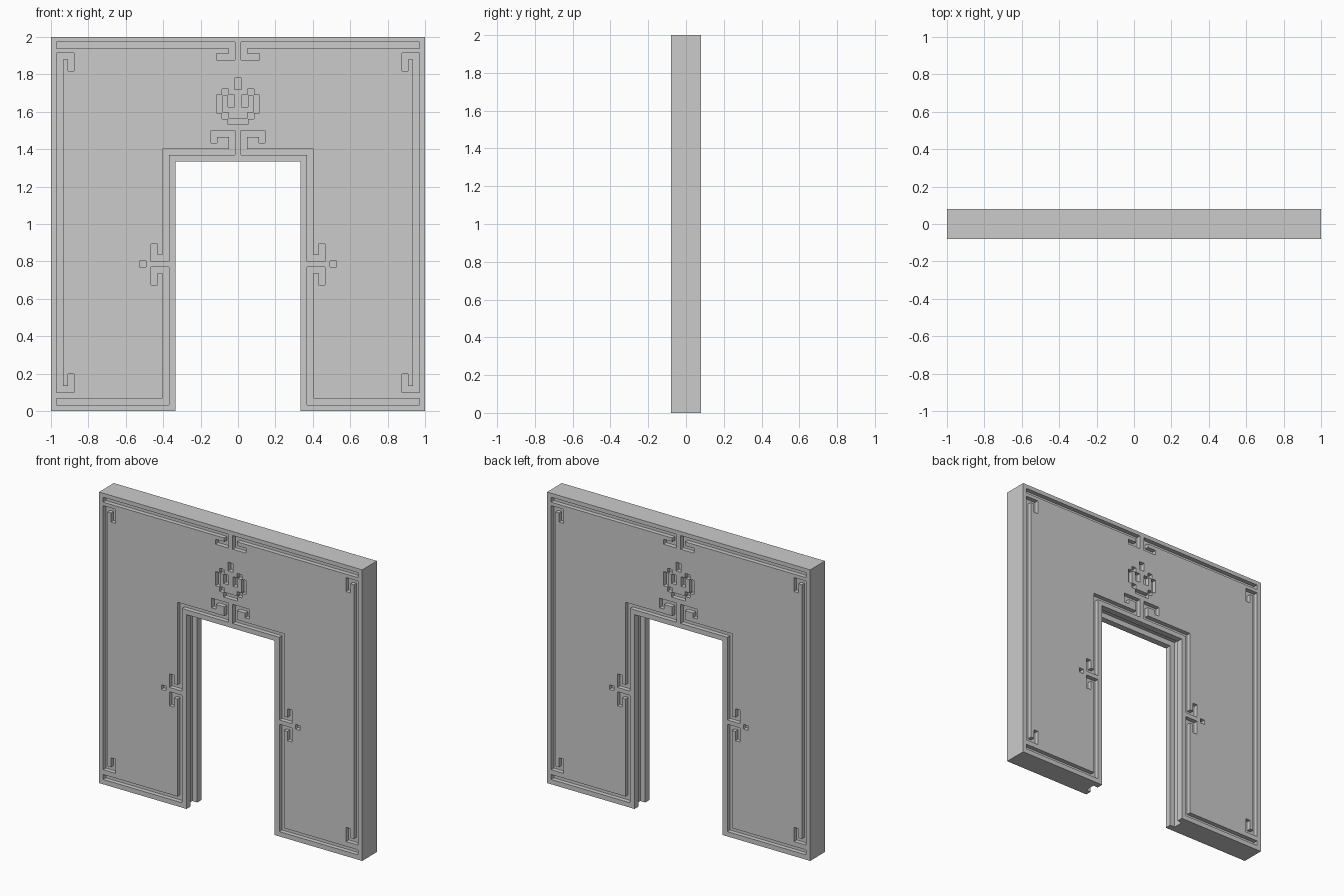
import bpy
import bmesh
from mathutils import Vector

if "Cube" in bpy.data.objects:
    bpy.data.objects.remove(bpy.data.objects["Cube"], do_unlink=True)

HALF_DEPTH = 0.08
ENGRAVE = 0.03
STROKE = 0.034

stone = bpy.data.materials.new("plain_grey")
stone.use_nodes = True
stone.diffuse_color = (0.6, 0.6, 0.6, 1)
stone.node_tree.nodes["Principled BSDF"].inputs["Base Color"].default_value = (0.6, 0.6, 0.6, 1)


def add_prism(bm, outline, y0, y1):
    """Extrude an xz outline from y0 to y1."""
    face = bm.faces.new([bm.verts.new((x, y0, z)) for x, z in outline])
    grown = bmesh.ops.extrude_face_region(bm, geom=[face])["geom"]
    moved = [v for v in grown if isinstance(v, bmesh.types.BMVert)]
    bmesh.ops.translate(bm, verts=moved, vec=(0, y1 - y0, 0))


def make_object(name, bm):
    bmesh.ops.recalc_face_normals(bm, faces=bm.faces)
    mesh = bpy.data.meshes.new(name)
    bm.to_mesh(mesh)
    bm.free()
    mesh.materials.append(stone)
    obj = bpy.data.objects.new(name, mesh)
    bpy.context.collection.objects.link(obj)
    return obj


def rect(x0, x1, z0, z1):
    return [(x0, z0), (x1, z0), (x1, z1), (x0, z1)]


def stroke(path):
    """Outline of a constant-width band along a right-angled path."""
    pts = [Vector(p) for p in path]
    dirs = [(b - a).normalized() for a, b in zip(pts, pts[1:])]
    normals = [Vector((-d.y, d.x)) for d in dirs]
    left, right = [], []
    for i, p in enumerate(pts):
        if i in (0, len(pts) - 1):
            offset = normals[min(i, len(normals) - 1)]
        else:
            offset = normals[i - 1] + normals[i]
        left.append(p + offset * STROKE / 2)
        right.append(p - offset * STROKE / 2)
    return left + right[::-1]


def arch(half_width, top, bottom):
    return rect(-half_width, half_width, bottom, top)


# Wall with a doorway
bm = bmesh.new()
add_prism(bm, [(-1, 0), (-1, 2), (1, 2), (1, 0), (0.335, 0), (0.335, 1.335),
               (-0.335, 1.335), (-0.335, 0)], -HALF_DEPTH, HALF_DEPTH)
wall = make_object("doorway_wall", bm)

# Fretwork bands and emblem pieces on the right half
half_motifs = [
    stroke([(-0.97, 1.955), (-0.032, 1.955), (-0.032, 1.895), (-0.115, 1.895)]),
    stroke([(-0.893, 1.818), (-0.893, 1.897), (-0.953, 1.897),
            (-0.953, 0.117), (-0.893, 0.117), (-0.893, 0.198)]),
    stroke([(-0.97, 0.05), (-0.387, 0.05), (-0.387, 0.754),
            (-0.448, 0.754), (-0.448, 0.674)]),
    stroke([(-0.448, 0.893), (-0.448, 0.817), (-0.387, 0.817), (-0.387, 1.385),
            (-0.032, 1.385), (-0.032, 1.482), (-0.128, 1.482), (-0.128, 1.433)]),
    rect(-0.527, -0.493, 0.77, 0.802),
    rect(-0.115, -0.082, 1.593, 1.69),
    rect(-0.085, -0.05, 1.687, 1.721),
    rect(-0.053, -0.018, 1.625, 1.69),
    rect(-0.085, -0.05, 1.562, 1.596),
]
# Emblem pieces on the centre line
centre_motifs = [rect(-0.019, 0.019, 1.72, 1.78), rect(-0.053, 0.053, 1.531, 1.565)]

mirrored = [[(-x, z) for x, z in outline] for outline in half_motifs]
bm = bmesh.new()
for outline in half_motifs + mirrored + centre_motifs:
    for side in (-1, 1):
        add_prism(bm, outline, side * (HALF_DEPTH - ENGRAVE), side * (HALF_DEPTH + 0.02))
engraving_cutter = make_object("engraving_cutter", bm)

# Channel around the inside of the doorway
bm = bmesh.new()
add_prism(bm, arch(0.372, 1.372, -0.1), -0.036, 0.036)
channel_cutter = make_object("channel_cutter", bm)

for cutter in (engraving_cutter, channel_cutter):
    cut = wall.modifiers.new(cutter.name, "BOOLEAN")
    cut.operation = "DIFFERENCE"
    cut.solver = "EXACT"
    cut.use_self = True
    cut.object = cutter

# Bake the cuts and drop the cutters
bpy.context.view_layer.update()
graph = bpy.context.evaluated_depsgraph_get()
carved = bpy.data.meshes.new_from_object(wall.evaluated_get(graph))
wall.modifiers.clear()
wall.data = carved
for cutter in (engraving_cutter, channel_cutter):
    bpy.data.objects.remove(cutter, do_unlink=True)
